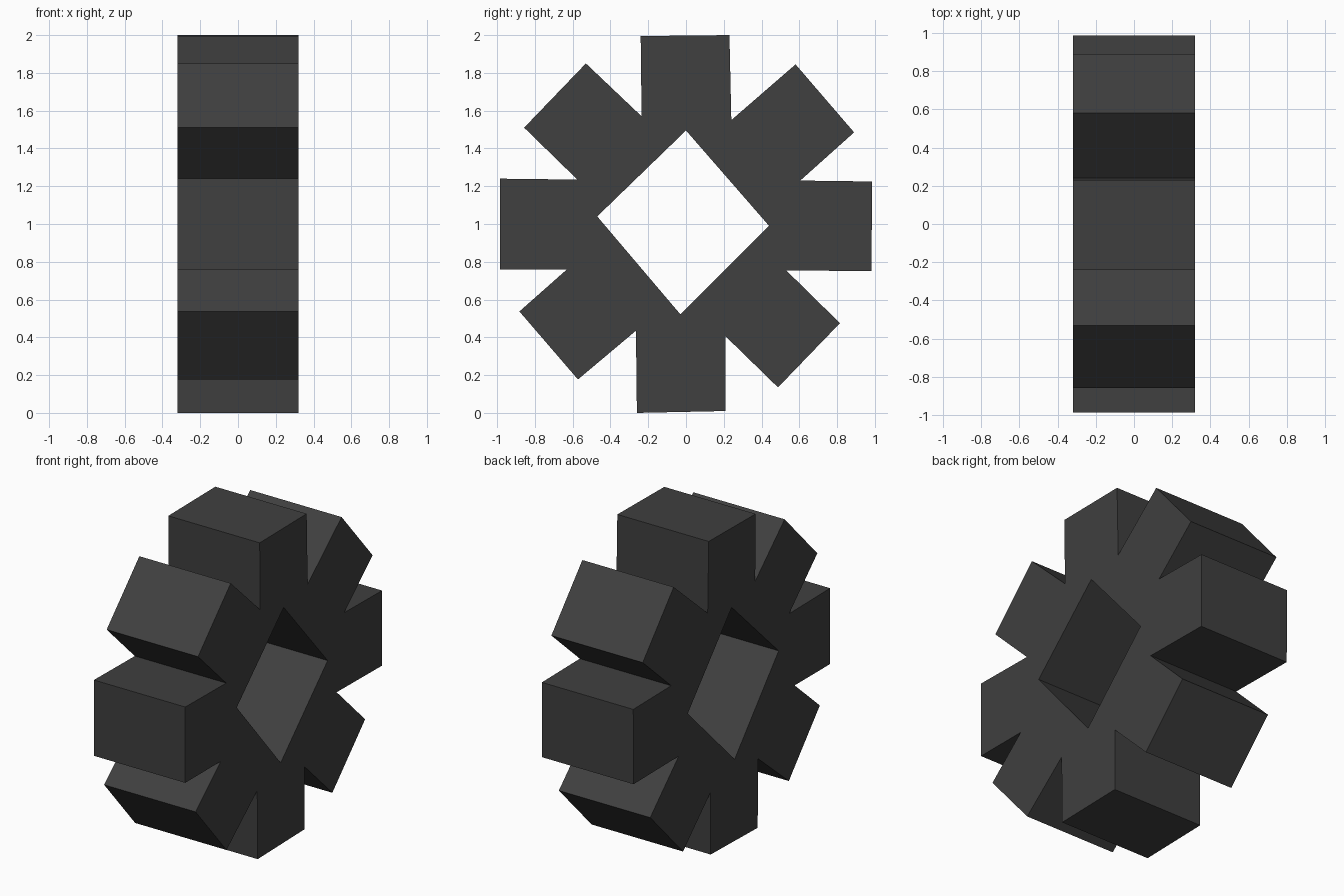
import bpy, bmesh
from mathutils import Vector

if "Cube" in bpy.data.objects:
    bpy.data.objects.remove(bpy.data.objects["Cube"])

HALF = 0.32  # half the thickness along x

# Each tooth: outer corner, outer corner, then the valley that follows (y, z)
teeth = [
    [(-0.24, 1.995), (0.23, 2.0), (0.24, 1.55)],
    [(0.58, 1.845), (0.89, 1.485), (0.605, 1.23)],
    [(0.985, 1.225), (0.982, 0.75), (0.53, 0.755)],
    [(0.815, 0.475), (0.487, 0.135), (0.21, 0.405)],
    [(0.21, 0.01), (-0.26, 0.0), (-0.265, 0.435)],
    [(-0.572, 0.177), (-0.882, 0.537), (-0.63, 0.76)],
    [(-0.985, 0.76), (-0.985, 1.24), (-0.575, 1.235)],
    [(-0.857, 1.51), (-0.53, 1.85), (-0.235, 1.57)],
]
outline = [p for tooth in teeth for p in tooth]
# Diamond opening through the middle
hole = [(0.0, 1.495), (0.44, 0.99), (-0.03, 0.522), (-0.47, 1.04)]

bm = bmesh.new()


def add_loop(points):
    verts = [bm.verts.new((-HALF, y, z)) for y, z in points]
    return [bm.edges.new((v, verts[(i + 1) % len(verts)])) for i, v in enumerate(verts)]


# Flat gear face with its opening, extruded to full thickness
edges = add_loop(outline) + add_loop(hole)
bmesh.ops.triangle_fill(bm, edges=edges, use_beauty=True, normal=Vector((-1, 0, 0)))
ext = bmesh.ops.extrude_face_region(bm, geom=bm.faces[:], use_keep_orig=True)
moved = [g for g in ext["geom"] if isinstance(g, bmesh.types.BMVert)]
bmesh.ops.translate(bm, verts=moved, vec=(2 * HALF, 0, 0))
bmesh.ops.recalc_face_normals(bm, faces=bm.faces[:])

mesh = bpy.data.meshes.new("gear_wheel")
bm.to_mesh(mesh)
bm.free()
gear = bpy.data.objects.new("gear_wheel", mesh)
bpy.context.collection.objects.link(gear)

# Dark grey metal
mat = bpy.data.materials.new("dark_metal")
mat.diffuse_color = (0.05, 0.05, 0.05, 1)
mat.use_nodes = True
mat.node_tree.nodes["Principled BSDF"].inputs["Base Color"].default_value = mat.diffuse_color
mesh.materials.append(mat)
